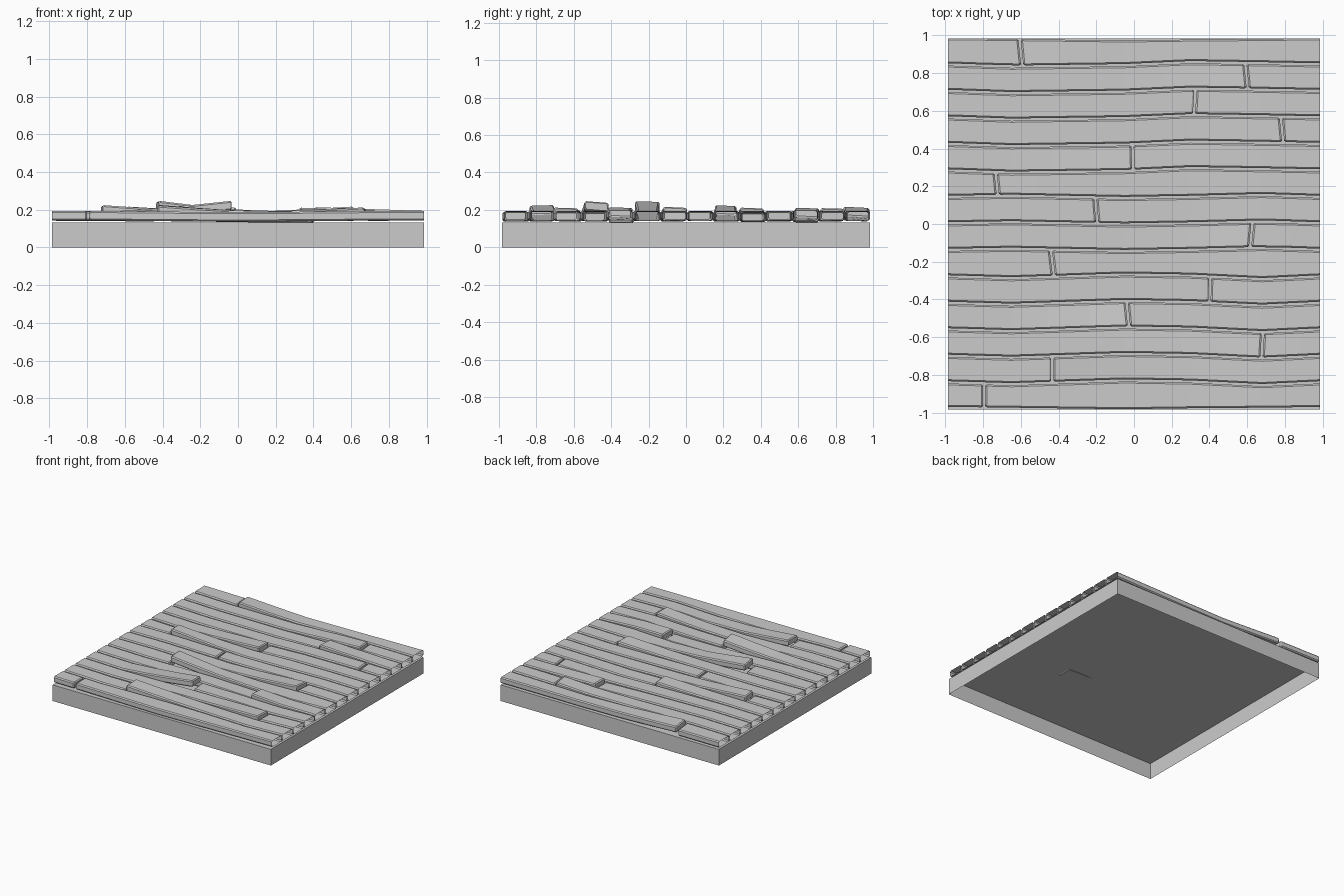
import bpy, bmesh, math

if "Cube" in bpy.data.objects:
    bpy.data.objects.remove(bpy.data.objects["Cube"])

EDGE = 0.987      # half size of the tile
THICK = 0.05      # plank thickness
ROWS = 14
PITCH = 1.967 / ROWS
GAP = 0.006       # half gap between planks
CH = 0.009        # chamfer


def finish(bm, name):
    bmesh.ops.recalc_face_normals(bm, faces=bm.faces[:])
    me = bpy.data.meshes.new(name)
    bm.to_mesh(me)
    bm.free()
    ob = bpy.data.objects.new(name, me)
    bpy.context.collection.objects.link(ob)
    return ob


def lerp_table(xs, ys, x):
    for i in range(len(xs) - 1):
        if x <= xs[i + 1]:
            t = (x - xs[i]) / (xs[i + 1] - xs[i])
            return ys[i] + (ys[i + 1] - ys[i]) * t
    return ys[-1]


# wavy seams between the rows: low-poly bends shared by neighbouring planks
BEND_X = [-0.987, -0.65, -0.05, 0.3, 0.68, 0.987]
LOWER = [0.0, -0.010, 0.010, 0.004, -0.015, 0.0]
MIDDLE = [0.0, 0.006, -0.006, 0.0, 0.010, 0.0]
UPPER = [0.0, -0.012, -0.004, 0.012, 0.006, 0.0]


def seam(k, x):
    if k in (0, ROWS):
        wave = [0.004, 0.0, -0.008, -0.003, 0.0, 0.004]
    elif k <= 5:
        wave = LOWER
    elif k <= 8:
        wave = MIDDLE
    else:
        wave = UPPER
    return -0.980 + PITCH * k + lerp_table(BEND_X, wave, x)


def plank(name, k, x0, x1, joint, lift, roll, slant):
    """Bent chamfered board; open at the tile border, capped at the joint."""
    joint_left = abs(x0 - joint) < abs(x1 - joint)
    xs = [x0] + [b for b in BEND_X if x0 + 0.06 < b < x1 - 0.06] + [x1]
    # extra bends near the lifted end
    for d in (0.2, 0.42):
        x = x0 + d if joint_left else x1 - d
        if x0 + 0.05 < x < x1 - 0.05 and min(abs(x - q) for q in xs) > 0.04:
            xs.append(x)
    cap_x = x0 + CH if joint_left else x1 - CH
    xs.append(cap_x)
    xs.sort()
    bm = bmesh.new()
    rings = []
    for x in xs:
        d = abs(x - (x0 if joint_left else x1))
        f = max(0.0, 1 - d / 0.6)
        sag = -0.006 * math.cos(x * math.pi / 2) ** 2
        zc = 0.169 + sag + lift * f ** 1.2
        ya, yb = seam(k, x) + GAP, seam(k + 1, x) - GAP
        yc, hw, hh = (ya + yb) / 2, (yb - ya) / 2, THICK / 2
        if d < 1e-6:                       # bevelled cap ring
            hw, hh = hw - CH * 0.7, hh - CH * 0.7
        c = CH * 0.9
        prof = [(-hw, -hh + c), (-hw + c, -hh), (hw - c, -hh), (hw, -hh + c),
                (hw, hh - c), (hw - c, hh), (-hw + c, hh), (-hw, hh - c)]
        ring = []
        for y, z in prof:
            sx = slant * y if d < 0.02 else 0.0
            ring.append(bm.verts.new((x + sx, yc + y, zc + z + roll * f * y)))
        rings.append(ring)
    for a, b in zip(rings, rings[1:]):
        for i in range(8):
            j = (i + 1) % 8
            bm.faces.new((a[i], a[j], b[j], b[i]))
    bm.faces.new(rings[0] if joint_left else rings[-1])
    finish(bm, name)


# base slab: box open underneath
bm = bmesh.new()
bmesh.ops.create_cube(bm, size=1)
for v in bm.verts:
    v.co = (v.co.x * 2 * EDGE, v.co.y * 2 * 0.985, (v.co.z + 0.5) * 0.132)
bottom = [f for f in bm.faces if f.calc_center_median().z < 0.001]
bmesh.ops.delete(bm, geom=bottom, context='FACES_ONLY')
finish(bm, "base_slab")
# outward orientation check for the open shell
base = bpy.data.objects["base_slab"].data
if any(p.normal.z < -0.5 for p in base.polygons):
    base.flip_normals()

# each row: joint x, lift of left board end, lift of right board end, roll, slant
LAYOUT = [
    (-0.795, 0.0, 0.0, 0.00, 0.00),
    (-0.433, -0.004, 0.034, 0.03, 0.00),
    (0.68, 0.018, -0.002, -0.03, 0.06),
    (-0.033, 0.055, 0.0, -0.08, -0.10),
    (0.402, -0.012, 0.022, -0.03, 0.03),
    (-0.433, 0.0, 0.055, -0.03, -0.12),
    (0.622, 0.022, 0.0, -0.05, 0.10),
    (-0.20, 0.002, 0.004, 0.00, -0.08),
    (-0.728, -0.004, 0.030, -0.04, -0.10),
    (-0.006, 0.022, -0.004, -0.04, -0.03),
    (0.785, 0.002, 0.0, 0.00, -0.10),
    (0.322, -0.006, 0.020, -0.03, 0.06),
    (0.597, 0.016, 0.0, -0.03, -0.10),
    (-0.60, 0.0, 0.022, -0.05, -0.10),
]
for k, (jx, lift_l, lift_r, roll, slant) in enumerate(LAYOUT):
    plank(f"plank_left_{k:02d}", k, -EDGE, jx - 0.006, jx, lift_l,
          roll if lift_l > lift_r else 0.0, slant)
    plank(f"plank_right_{k:02d}", k, jx + 0.006, EDGE, jx, lift_r,
          roll if lift_r > lift_l else 0.0, slant)
